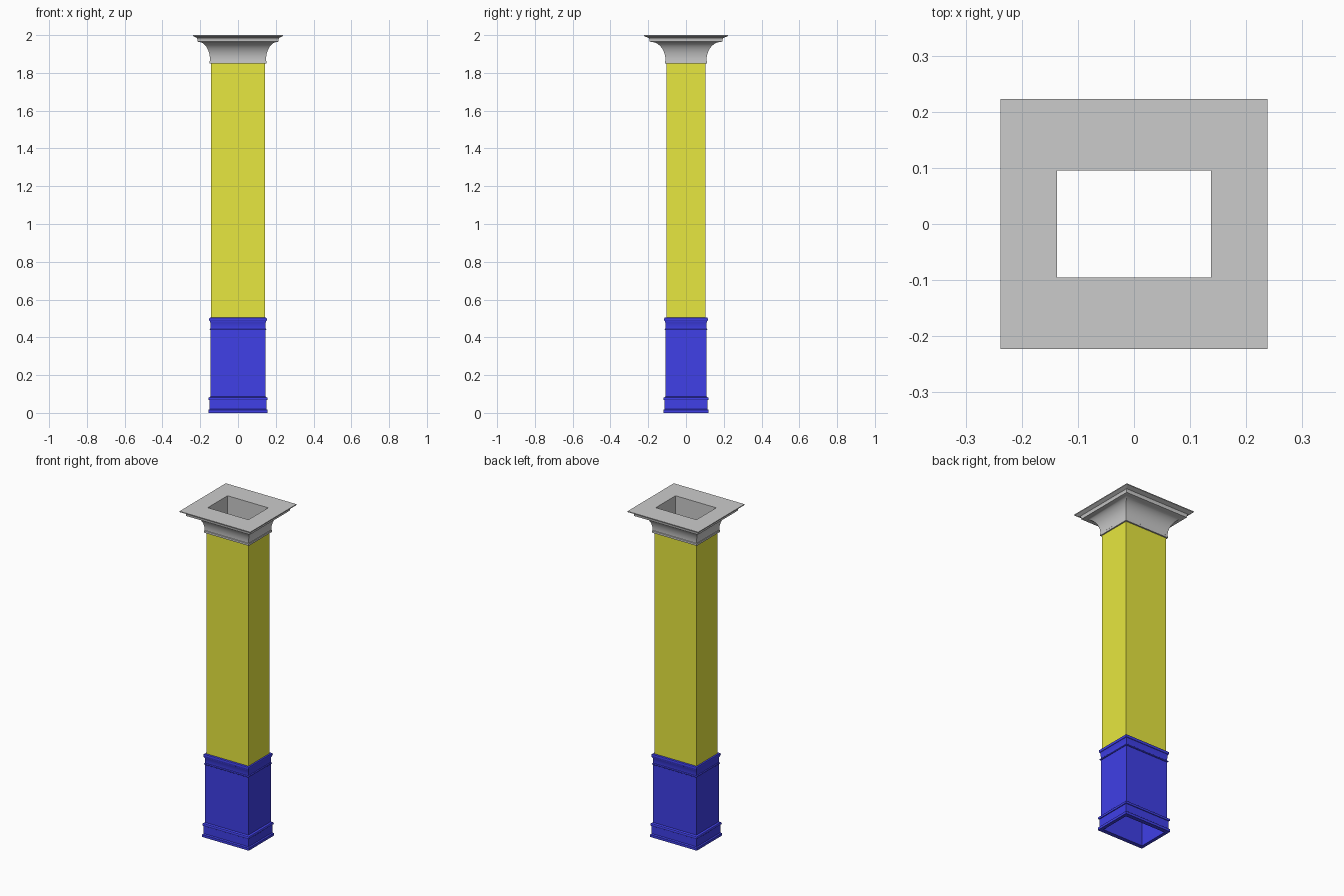
import bpy, bmesh, math

if "Cube" in bpy.data.objects:
    bpy.data.objects.remove(bpy.data.objects["Cube"])

HOLE = (0.137, 0.095)   # half size of the hollow core


def material(name, rgb):
    m = bpy.data.materials.new(name)
    m.diffuse_color = (*rgb, 1)
    m.use_nodes = True
    m.node_tree.nodes["Principled BSDF"].inputs["Base Color"].default_value = m.diffuse_color
    return m


def swept(name, base, profile, ky=1.0, hollow=True, mat=None):
    """Stack rectangular rings from (offset, z) points; optionally close through an inner wall."""
    rings = [(base[0] + t, base[1] + ky * t, z) for t, z in profile]
    if hollow:
        rings += [(*HOLE, profile[-1][1]), (*HOLE, profile[0][1])]
    bm = bmesh.new()
    loops = [[bm.verts.new((sx * x, sy * y, z))
              for sx, sy in ((-1, -1), (1, -1), (1, 1), (-1, 1))] for x, y, z in rings]
    pairs = list(zip(loops, loops[1:]))
    if hollow:
        pairs.append((loops[-1], loops[0]))
    for a, b in pairs:
        for i in range(4):
            j = (i + 1) % 4
            bm.faces.new((a[i], a[j], b[j], b[i]))
    me = bpy.data.meshes.new(name)
    bm.to_mesh(me)
    bm.free()
    ob = bpy.data.objects.new(name, me)
    bpy.context.collection.objects.link(ob)
    if mat:
        me.materials.append(mat)
    bpy.ops.object.select_all(action='DESELECT')
    ob.select_set(True)
    bpy.context.view_layer.objects.active = ob
    bpy.ops.object.shade_smooth_by_angle(angle=math.radians(30))
    return ob


def bead(t, z0, z1, bulge, n=6):
    """Half-round moulding between two heights."""
    zc, r = (z0 + z1) / 2, (z1 - z0) / 2
    return [(t + bulge * math.sin(math.pi * i / n), zc - r * math.cos(math.pi * i / n))
            for i in range(n + 1)]


blue = material("blue", (0.05, 0.05, 0.8))
yellow = material("yellow", (0.8, 0.8, 0.05))

# pedestal: plinth, skirting, panel and neck mouldings
pedestal = [(0.012, 0.0), (0.012, 0.015), (0.006, 0.02), (0.006, 0.065)]
pedestal += bead(0.006, 0.067, 0.083, 0.006)
pedestal += [(0.0, 0.087), (0.0, 0.437)]
pedestal += bead(0.0, 0.438, 0.448, 0.005)
pedestal += [(0.0, 0.45), (0.001, 0.478), (0.004, 0.484)]
pedestal += bead(0.004, 0.486, 0.504, 0.004)
swept("pedestal", (0.145, 0.108), pedestal, mat=blue)

# plain shaft
swept("shaft", (0.142, 0.102), [(0, 0.5), (0, 1.855)], hollow=False, mat=yellow)

# capital: fillet, hollow curve, band and thin top plate
capital = [(0.0, 1.85), (0.0, 1.862), (-0.002, 1.864)]
for i in range(13):
    a = math.pi / 2 * i / 12
    capital.append((-0.002 + 0.06 * (1 - math.cos(a)), 1.866 + 0.098 * math.sin(a)))
capital += [(0.064, 1.966), (0.064, 1.976), (0.068, 1.985), (0.088, 1.995), (0.088, 2.0)]
swept("capital", (0.15, 0.111), capital, ky=1.27)
